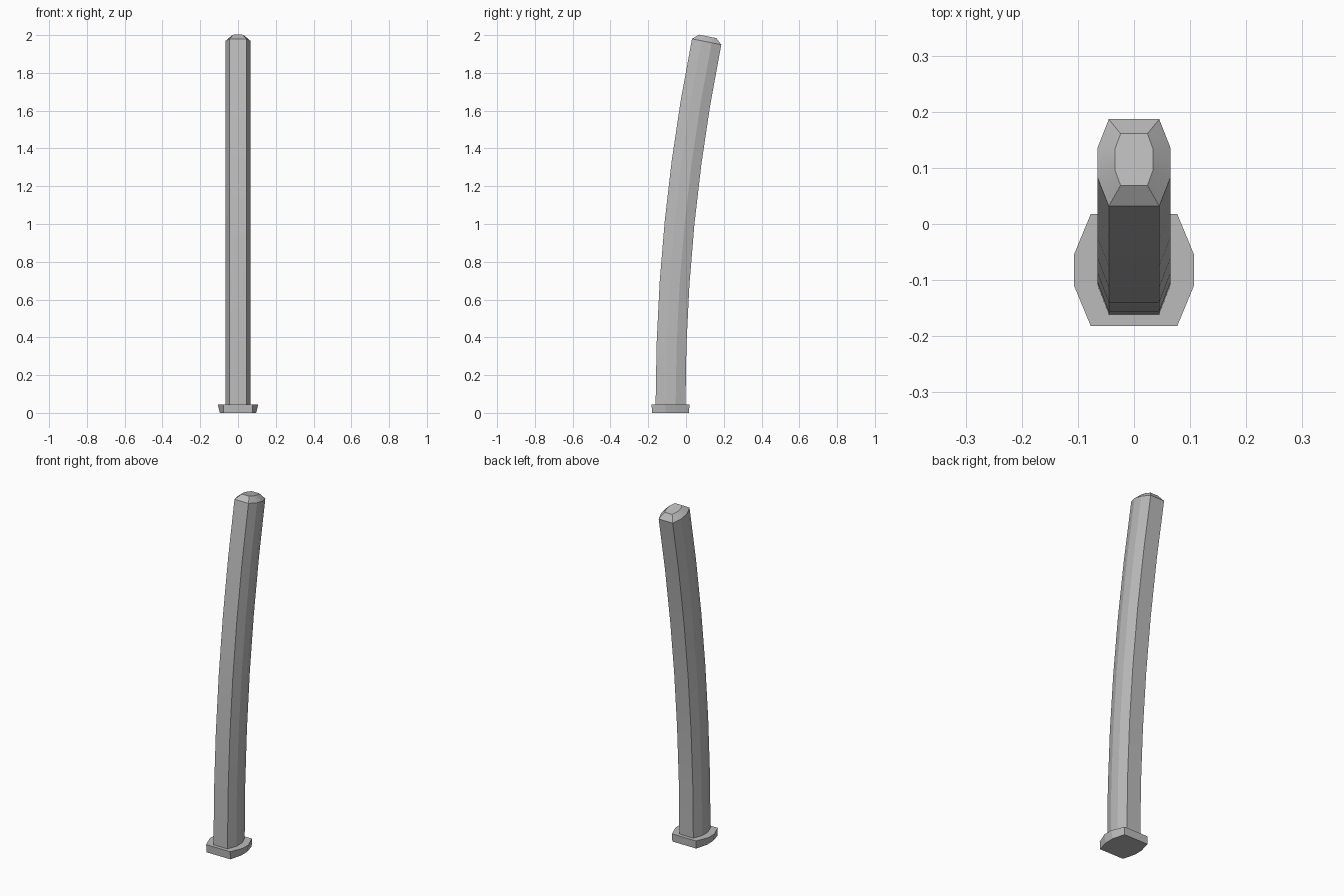
import bpy, bmesh, math
from mathutils import Vector

cube = bpy.data.objects.get("Cube")
if cube:
    bpy.data.objects.remove(cube)

grey = bpy.data.materials.new("plain_grey")
grey.use_nodes = True
grey.diffuse_color = (0.5, 0.5, 0.5, 1)
grey.node_tree.nodes["Principled BSDF"].inputs["Base Color"].default_value = (0.5, 0.5, 0.5, 1)


def octagon(side_x, end_x, end_y, side_y):
    """Elongated eight-sided section with flat sides and ends."""
    quarter = [(side_x, side_y), (end_x, end_y)]
    half = quarter + [(-x, y) for x, y in reversed(quarter)]
    return half + [(-x, -y) for x, y in half]


def loft(name, rings):
    """Skin a solid through rings of (section, centre, tilt about x)."""
    bm = bmesh.new()
    loops = []
    for section, centre, tilt in rings:
        loops.append([bm.verts.new(Vector((x, y * math.cos(tilt), -y * math.sin(tilt)))
                                   + Vector(centre)) for x, y in section])
    for low, high in zip(loops, loops[1:]):
        for i in range(len(low)):
            j = (i + 1) % len(low)
            bm.faces.new((low[i], low[j], high[j], high[i]))
    bm.faces.new(loops[0][::-1])
    bm.faces.new(loops[-1])
    bmesh.ops.recalc_face_normals(bm, faces=bm.faces)
    mesh = bpy.data.meshes.new(name)
    bm.to_mesh(mesh)
    bm.free()
    mesh.materials.append(grey)
    obj = bpy.data.objects.new(name, mesh)
    bpy.context.collection.objects.link(obj)
    bpy.ops.object.select_all(action='DESELECT')
    obj.select_set(True)
    bpy.context.view_layer.objects.active = obj
    bpy.ops.object.shade_smooth_by_angle(angle=math.radians(15))
    return obj


BASE_Y, BASE_Z = -0.082, 0.04
RADIUS, SWEEP, STEPS = 9.78, math.radians(11.35), 6


def on_arc(angle):
    return Vector((0, BASE_Y + RADIUS * (1 - math.cos(angle)), BASE_Z + RADIUS * math.sin(angle)))


# Curved shaft with a chamfered tip
body = octagon(0.065, 0.045, 0.079, 0.027)
tip = octagon(0.034, 0.024, 0.047, 0.019)
rings = [(body, on_arc(SWEEP * i / STEPS), SWEEP * i / STEPS) for i in range(STEPS + 1)]
along = Vector((0, math.sin(SWEEP), math.cos(SWEEP)))
rings.append((tip, on_arc(SWEEP) + along * 0.029, SWEEP))
loft("curved_shaft", rings)

# Collar at the mouth, flaring slightly upward
loft("mouth_collar", [
    (octagon(0.096, 0.077, 0.098, 0.027), (0, BASE_Y, 0), 0),
    (octagon(0.107, 0.077, 0.1, 0.0275), (0, BASE_Y, 0.045), 0),
])
